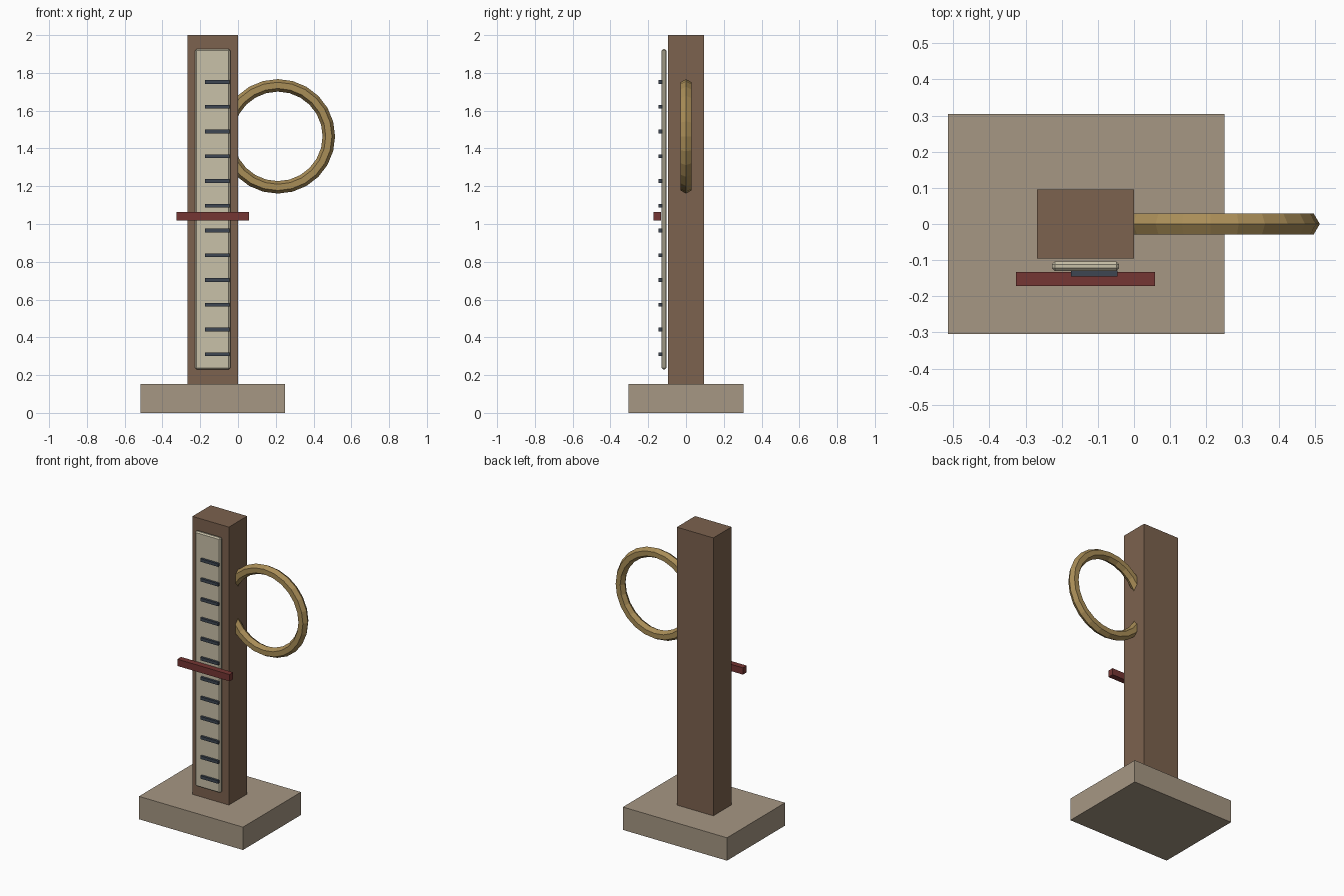
import bpy, math
from mathutils import Matrix

if "Cube" in bpy.data.objects:
    bpy.data.objects.remove(bpy.data.objects["Cube"])


def material(name, hex_colour):
    def linear(c):
        return c / 12.92 if c <= 0.04045 else ((c + 0.055) / 1.055) ** 2.4
    rgb = [linear(int(hex_colour[i:i + 2], 16) / 255) for i in (0, 2, 4)]
    mat = bpy.data.materials.new(name)
    mat.diffuse_color = (*rgb, 1)
    mat.use_nodes = True
    mat.node_tree.nodes["Principled BSDF"].inputs["Base Color"].default_value = mat.diffuse_color
    return mat


def box(name, mat, x, y, z, bevel=0):
    lo, hi = zip(x, y, z)
    bpy.ops.mesh.primitive_cube_add(size=1)
    ob = bpy.context.object
    ob.name = name
    size = [b - a for a, b in zip(lo, hi)]
    centre = [(a + b) / 2 for a, b in zip(lo, hi)]
    ob.data.transform(Matrix.Translation(centre) @ Matrix.Diagonal((*size, 1)))
    ob.data.materials.append(mat)
    if bevel:
        mod = ob.modifiers.new("edge_bevel", 'BEVEL')
        mod.width = bevel
        mod.segments = 1
    return ob


stone = material("pale stone", "A69783")
wood = material("brown wood", "7C624E")
ivory = material("ivory", "C9C1A9")
slate = material("dark slate", "3D4652")
red = material("dull red", "753633")
brass = material("brass", "A98D57")

# Base slab and upright post
box("base", stone, (-0.515, 0.25), (-0.305, 0.305), (0, 0.152))
box("post", wood, (-0.268, 0), (-0.096, 0.096), (0.152, 2.0))

# Scale plate standing just off the post
box("scale_plate", ivory, (-0.227, -0.041), (-0.130, -0.104), (0.23, 1.926), 0.008)

# Evenly spaced scale marks
for i in range(12):
    z = 0.31 + i * 0.1311
    box(f"scale_mark_{i + 1}", slate, (-0.175, -0.045), (-0.145, -0.128),
        (z - 0.01, z + 0.01))

# Sliding pointer bar
box("pointer", red, (-0.326, 0.058), (-0.172, -0.133), (1.019, 1.064))

# Hexagonal-section ring sunk into the post side
bpy.ops.mesh.primitive_torus_add(
    major_segments=24, minor_segments=6, major_radius=0.27, minor_radius=0.033,
    location=(0.211, 0, 1.464), rotation=(math.pi / 2, 0, 0))
ring = bpy.context.object
ring.name = "ring"
ring.data.materials.append(brass)
